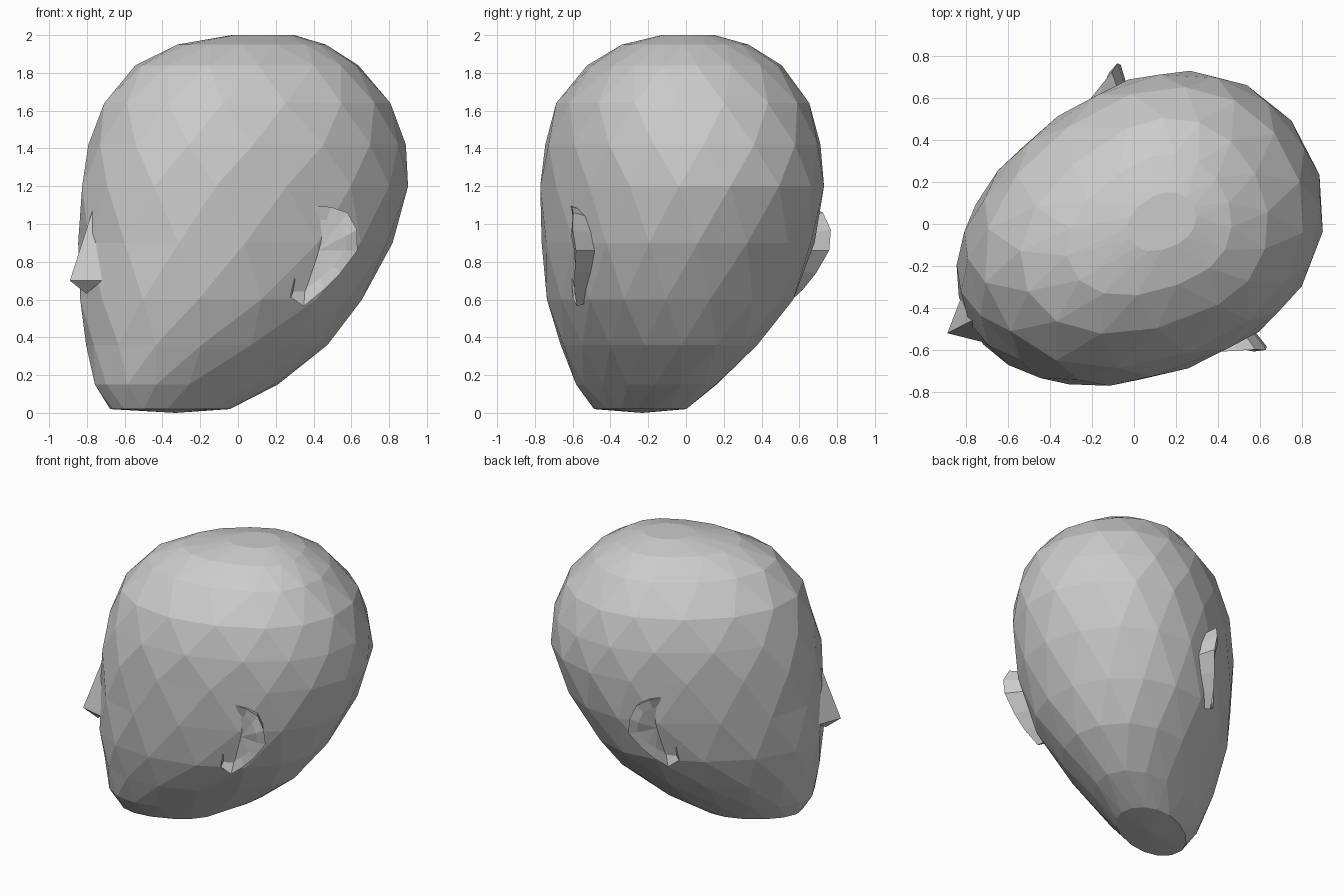
import bpy, bmesh, math
from mathutils import Vector

if "Cube" in bpy.data.objects:
    bpy.data.objects.remove(bpy.data.objects["Cube"])

# Head is turned on its base: local axes are forward (u), sideways (v), up (z)
FWD = Vector((-0.888, -0.46, 0))
SIDE = Vector((0.46, -0.888, 0))
SHIFT = 0.053


def place(u, v, z):
    return FWD * u + SIDE * (v + SHIFT) + Vector((0, 0, z))


def make(name, points, faces):
    bm = bmesh.new()
    vs = [bm.verts.new(place(*p)) for p in points]
    for f in faces:
        bm.faces.new([vs[i] for i in f])
    bmesh.ops.recalc_face_normals(bm, faces=bm.faces[:])
    mesh = bpy.data.meshes.new(name)
    bm.to_mesh(mesh)
    bm.free()
    obj = bpy.data.objects.new(name, mesh)
    bpy.context.collection.objects.link(obj)
    return obj


# Skull: egg-shaped rings (height, back, widest point, front, half width)
rings = [
    (0.02, 0.10, 0.40, 0.77, 0.21),
    (0.15, -0.18, 0.38, 0.85, 0.32),
    (0.36, -0.45, 0.19, 0.88, 0.475),
    (0.60, -0.63, 0.00, 0.91, 0.61),
    (0.90, -0.80, -0.10, 0.905, 0.68),
    (1.20, -0.90, -0.13, 0.89, 0.70),
    (1.42, -0.88, -0.13, 0.84, 0.69),
    (1.64, -0.80, -0.13, 0.765, 0.63),
    (1.84, -0.62, -0.18, 0.59, 0.48),
    (1.95, -0.45, -0.16, 0.36, 0.31),
    (2.00, -0.29, -0.14, 0.05, 0.13),
]
N = 16
POW = 2 / 2.1


def spow(x):
    return math.copysign(abs(x) ** POW, x)


pts, faces = [], []
for i, (z, back, mid, front, w) in enumerate(rings):
    for k in range(N):
        a = 2 * math.pi * (k + 0.5 * (i % 2)) / N
        c, s = spow(math.cos(a)), spow(math.sin(a))
        reach = front - mid if c > 0 else mid - back
        pts.append((mid + reach * c * 1.01, w * s * 0.985, z))
for i in range(len(rings) - 1):
    for k in range(N):
        a, b = i * N + k, i * N + (k + 1) % N
        c, d = a + N, b + N
        if i % 2 == 0:
            faces += [(a, b, c), (b, d, c)]
        else:
            faces += [(a, b, d), (a, d, c)]
low, high = len(pts), len(pts) + 1
pts += [(0.40, 0, 0.0), (-0.14, 0, 2.0)]
top = (len(rings) - 1) * N
for k in range(N):
    n = (k + 1) % N
    faces += [(low, k, n), (high, top + k, top + n)]
make("head", pts, faces)

# Nose: wedge with a closed back inside the face
nose = [(0.87, 0, 1.14), (1.03, 0, 0.70), (0.90, 0.115, 0.70),
        (0.90, -0.115, 0.70), (0.93, 0, 0.63), (0.80, 0, 0.75)]
make("nose", nose, [(0, 1, 2), (0, 3, 1), (1, 4, 2), (1, 3, 4),
                    (0, 2, 5), (0, 5, 3), (2, 4, 5), (4, 3, 5)])

# Ears: outer rim, root inside the head, inner rim and sunken bowl
rim = [(-0.047, 0.66, 1.10), (-0.16, 0.71, 1.09), (-0.239, 0.745, 1.06),
       (-0.283, 0.77, 0.97), (-0.293, 0.755, 0.86), (-0.21, 0.72, 0.74),
       (-0.13, 0.68, 0.65), (-0.044, 0.62, 0.565), (0.027, 0.61, 0.61)]
centre = (-0.10, 0.86)


def ear_loop(scale, sink):
    return [(centre[0] + (u - centre[0]) * scale, v - sink,
             centre[1] + (z - centre[1]) * scale) for u, v, z in rim]


R = len(rim)
ear = rim + ear_loop(0.85, 0.15) + ear_loop(0.70, 0.02) + [(-0.11, 0.655, 0.86)]
ear_faces = []
for k in range(R):
    n = (k + 1) % R
    ear_faces += [(k, n, R + n, R + k), (k, n, 2 * R + n, 2 * R + k),
                  (2 * R + k, 2 * R + n, 3 * R)]
ear_faces.append(tuple(range(R, 2 * R)))
for name, sign in (("ear_right", 1), ("ear_left", -1)):
    make(name, [(u, v * sign, z) for u, v, z in ear], ear_faces)
